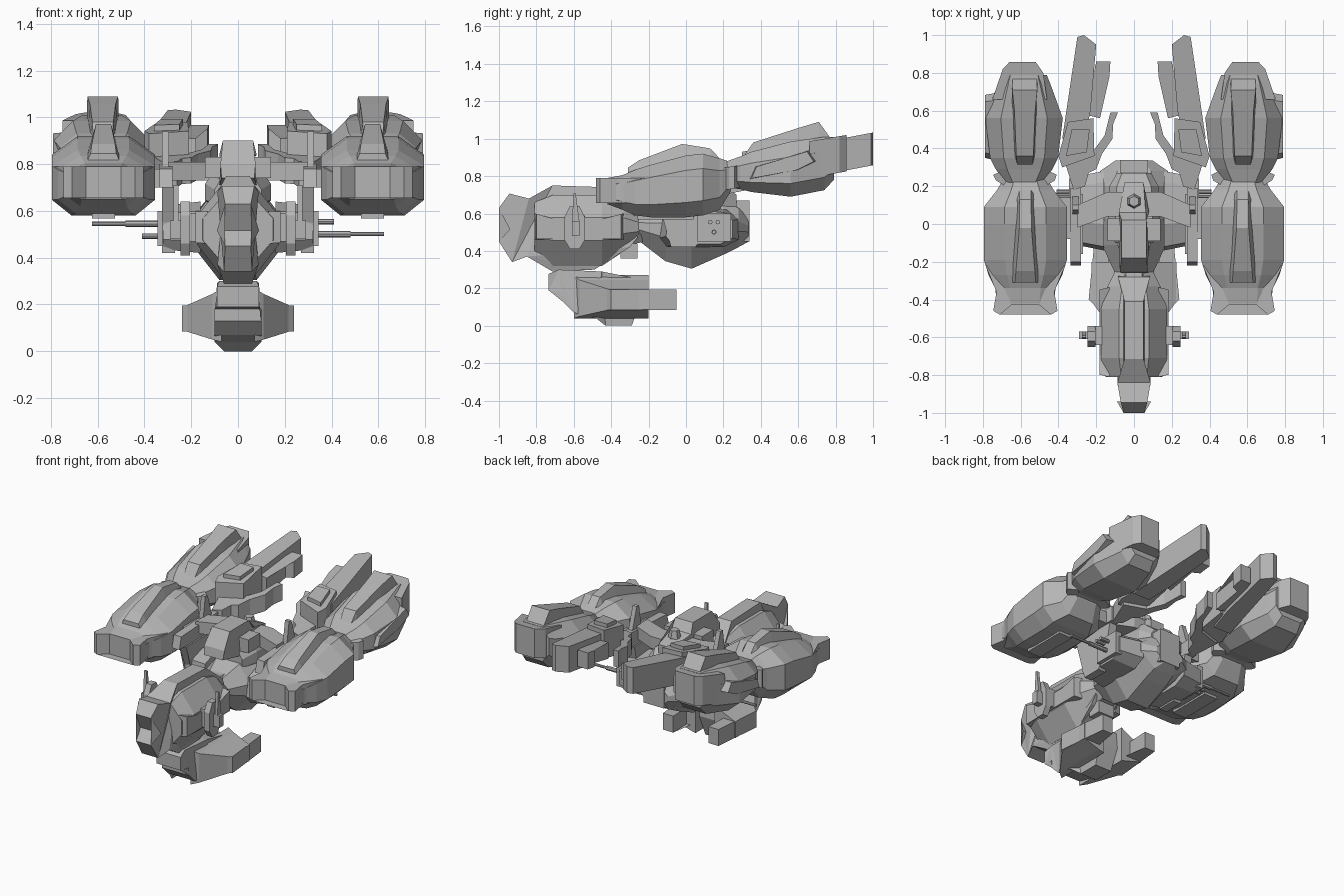
import bpy, bmesh, math
from mathutils import Matrix

grey = bpy.data.materials.new("hull_grey")
grey.diffuse_color = (0.46, 0.46, 0.46, 1)


def finish(name, bm, mirror):
    bmesh.ops.recalc_face_normals(bm, faces=bm.faces)
    me = bpy.data.meshes.new(name)
    bm.to_mesh(me)
    bm.free()
    me.materials.append(grey)
    ob = bpy.data.objects.new(name, me)
    bpy.context.collection.objects.link(ob)
    if mirror:
        ob.modifiers.new("mirror", 'MIRROR')
    return ob


def skin(name, rings, mirror=False):
    """Closed solid through rings holding equal numbers of points."""
    bm = bmesh.new()
    vs = [[bm.verts.new(p) for p in r] for r in rings]
    n = len(vs[0])
    for a, b in zip(vs, vs[1:]):
        for i in range(n):
            j = (i + 1) % n
            bm.faces.new((a[i], a[j], b[j], b[i]))
    bm.faces.new(vs[0])
    bm.faces.new(vs[-1][::-1])
    bmesh.ops.triangulate(bm, faces=[f for f in bm.faces if len(f.verts) > 4])
    return finish(name, bm, mirror)


def loft(name, secs, cx=0, ft=.5, fb=.6, hu=.65, hl=.25):
    """Chamfered octagon sections (y, half width, top z, bottom z) along y."""
    rings = []
    for y, w, t, b in secs:
        u, l = b + (t - b) * hu, b + (t - b) * hl
        half = [(w * fb, b), (w, l), (w, u), (w * ft, t)]
        pts = half + [(-x, z) for x, z in half[::-1]]
        rings.append([(cx + x, y, z) for x, z in pts])
    return skin(name, rings, cx != 0)


def side(name, prof, x0, x1, inset=1.0):
    """Side profile (y, z) extruded across x; the outer ring may shrink."""
    cy = sum(p[0] for p in prof) / len(prof)
    cz = sum(p[1] for p in prof) / len(prof)
    outer = [(x1, cy + (y - cy) * inset, cz + (z - cz) * inset) for y, z in prof]
    return skin(name, [[(x0, y, z) for y, z in prof], outer], x0 > 0)


def ridge(name, secs, cx):
    """Raised ridge: (y, base z, top z, base half width, top half width)."""
    return skin(name, [[(cx - a, y, b), (cx + a, y, b), (cx + c, y, t), (cx - c, y, t)]
                       for y, b, t, a, c in secs], True)


def plan(name, prof, z0, z1, slope=0, mirror=True):
    """Plan outline (x, y) extruded up z and sheared along y."""
    return skin(name, [[(x, y, z + (y - .3) * slope) for x, y in prof]
                       for z in (z0, z1)], mirror)


def spine(name, prof):
    """Side profile (y, z, half width) made symmetric about the centre."""
    return skin(name, [[(s * w, y, z) for y, z, w in prof] for s in (-1, 1)])


def box(name, x, y, z, mirror=False):
    return skin(name, [[(a, y[0], z[0]), (a, y[1], z[0]), (a, y[1], z[1]), (a, y[0], z[1])]
                       for a in x], mirror)


def rod(name, x0, x1, y, z, r):
    bm = bmesh.new()
    m = Matrix.Translation(((x0 + x1) / 2, y, z)) @ Matrix.Rotation(math.pi / 2, 4, 'Y')
    bmesh.ops.create_cone(bm, cap_ends=True, segments=8, radius1=r, radius2=r,
                          depth=abs(x1 - x0), matrix=m)
    return finish(name, bm, False)


# Forward hull: wide waist, tall spine with notched nose
loft("forward_hull", [(-.81, .15, .66, .37), (-.71, .175, .70, .32), (-.45, .175, .70, .32),
                      (-.33, .14, .66, .40), (-.25, .10, .60, .45)],
     ft=.45, fb=.4, hu=.68, hl=.36)
spine("forward_spine", [(-1, .63, .055), (-.944, .707, .07), (-.84, .68, .088), (-.714, .75, .05),
                        (-.41, .74, .05), (-.28, .63, .085), (-.26, .47, .085), (-.3, .42, .085),
                        (-.49, .3, .06), (-.714, .29, .06), (-.85, .37, .088), (-.93, .34, .06),
                        (-1, .45, .055), (-.94, .516, .09)])
side("hull_side_panel", [(-.81, .60), (-.7, .57), (-.45, .57), (-.335, .60), (-.335, .46),
                         (-.81, .46)], .13, .182, .95)

# Side turrets on the forward hull
box("turret_mount", (.17, .21), (-.64, -.54), (.47, .59), True)
side("turret_body", [(-.65, .46), (-.65, .58), (-.62, .64), (-.57, .64), (-.54, .58),
                     (-.54, .46), (-.57, .41), (-.62, .41)], .205, .245)
box("turret_head", (.24, .29), (-.61, -.57), (.48, .56), True)
side("turret_mast", [(-.61, .56), (-.6, .71), (-.59, .71), (-.57, .56)], .255, .275)

# Lower jaw with two arms pointing back
spine("jaw_centre", [(-.735, .19, .09), (-.735, .277, .09), (-.68, .30, .08), (-.45, .29, .09),
                     (-.25, .25, .09), (-.24, .14, .07), (-.29, 0, .06), (-.43, 0, .06),
                     (-.48, .04, .1), (-.6, .07, .1), (-.66, .13, .1), (-.66, .18, .1)])
plan("jaw_arm", [(.08, -.52), (.11, -.52), (.24, -.4), (.205, -.05), (.13, -.05), (.14, -.33),
                 (.08, -.36)], .085, .195)
skin("jaw_arm_root", [[(x, a, b), (x, c, b), (x, c, t), (x, a, t)] for x, a, c, b, t in
                      ((.07, -.6, -.2, .04, .27), (.11, -.57, -.2, .05, .245),
                       (.225, -.41, -.2, .086, .194))], True)

# Neck and rear body
loft("neck", [(-.36, .09, .63, .42), (-.22, .085, .62, .45), (-.1, .14, .64, .42)])
box("neck_foot", (-.06, .06), (-.35, -.26), (.36, .44))
loft("rear_body", [(-.26, .1, .60, .46), (-.11, .17, .66, .345), (.03, .20, .69, .305),
                   (.2, .20, .67, .38), (.28, .18, .63, .42), (.335, .1, .58, .45)],
     fb=.4, hl=.4)
box("stern_block", (-.075, .075), (.18, .34), (.45, .67))
side("body_side_pod", [(-.14, .47), (-.12, .60), (.0, .64), (.22, .62), (.28, .57), (.28, .46),
                       (.2, .42), (-.1, .42)], .16, .32, .85)

# Upper deck and bridge
loft("deck_pedestal", [(-.1, .1, .74, .6), (.0, .14, .78, .6), (.2, .13, .76, .6),
                       (.27, .09, .70, .58)], ft=.7)
plan("deck_crossbar", [(-.3, -.02), (-.14, .04), (.14, .04), (.3, -.02), (.3, .1), (.14, .17),
                       (-.14, .17), (-.3, .1)], .73, .81, mirror=False)
box("bridge_wings", (-.14, .14), (-.09, .03), (.74, .83))
spine("bridge", [(-.26, .74, .07), (-.25, .80, .075), (-.18, .90, .065), (.02, .90, .065),
                 (.06, .84, .08), (.22, .80, .05), (.22, .72, .05), (-.1, .71, .08)])
bm = bmesh.new()
bmesh.ops.create_cone(bm, cap_ends=True, segments=6, radius1=.04, radius2=.028, depth=.05,
                      matrix=Matrix.Translation((0, .12, .85)))
finish("sensor_dome", bm, False)

# Upright fins joining the body to the nacelles
side("fin_base", [(-.22, .70), (-.2, .78), (.0, .79), (.19, .80), (.19, .70)], .28, .335)
side("fin_spike", [(.05, .78), (.075, .94), (.1, .94), (.15, .78)], .295, .325)
side("fin_pylon", [(-.16, .70), (.16, .70), (.12, .52), (.05, .42), (-.08, .42), (-.1, .55)],
     .27, .325)
box("nacelle_link", (.3, .42), (-.08, .14), (.70, .78), True)

# Outward guns, turned half way round from side to side
for s, n in ((-1, "left"), (1, "right")):
    d = -s * .022
    box(n + "_gun_mount", (s * .3, s * .345), (.06, .24), (.45, .60))
    rod(n + "_gun_barrel", s * .33, s * .625, .15, .523 + d, .009)
    rod(n + "_gun_sleeve", s * .33, s * .48, .15, .523 + d, .014)
    for k in (-.02, .02):
        rod(n + "_short_barrel", s * .33, s * .41, .15 + k, .523 - d * 1.4, .012)

# Front nacelles: flat sloping deck, scalloped prow and tapered ridge
loft("front_nacelle", [(-.42, .15, .79, .65), (-.34, .16, .805, .62), (-.27, .195, .835, .59),
                       (-.19, .22, .86, .58), (0, .22, .91, .58), (.09, .22, .92, .59),
                       (.18, .15, .895, .62), (.24, .115, .875, .72)],
     .575, ft=.5, fb=.62, hu=.76, hl=.24)
plan("front_nacelle_prow", [(.405, -.46), (.44, -.48), (.5, -.43), (.65, -.43), (.71, -.48),
                            (.745, -.46), (.728, -.36), (.785, -.22), (.365, -.22),
                            (.422, -.36)], .655, .79)
ridge("front_nacelle_ridge", [(-.31, .80, .845, .075, .055), (-.25, .82, .885, .075, .05),
                              (-.02, .87, .972, .06, .032), (.13, .88, .948, .055, .03),
                              (.18, .87, .895, .05, .03)], .575)
box("front_nacelle_keel", (.525, .625), (-.26, .04), (.568, .62), True)

# Collar between the nacelles
plan("nacelle_collar", [(.42, .23), (.41, .26), (.47, .29), (.68, .29), (.745, .26), (.73, .23),
                        (.68, .2), (.47, .2)], .74, .86, .15)

# Rear nacelles with squared tail, ridge and side panel
loft("rear_nacelle", [(.22, .1, .88, .74), (.29, .15, .905, .73), (.35, .18, .93, .715),
                      (.56, .205, .985, .69), (.74, .14, 1.01, .725), (.79, .12, 1.01, .78)],
     .582, ft=.6, hu=.72, hl=.24)
plan("rear_nacelle_tail", [(.46, .66), (.48, .80), (.52, .857), (.66, .857), (.695, .82),
                           (.75, .66)], .73, .925, .17)
ridge("rear_nacelle_ridge", [(.31, .86, .91, .045, .04), (.36, .88, .98, .06, .045),
                             (.60, .92, 1.057, .07, .055), (.71, .93, 1.09, .068, .066),
                             (.775, .95, 1.0, .066, .064)], .578)
side("rear_nacelle_panel", [(.33, .78), (.36, .85), (.66, .94), (.70, .88), (.6, .83)],
     .70, .79, .9)

# Inner tail booms with nubs and hooks
plan("boom_slab", [(.2, .95), (.265, 1.0), (.3, .99), (.38, .45), (.26, .45), (.23, .6)],
     .725, .90, .19)
plan("boom_block", [(.215, .56), (.35, .54), (.4, .36), (.38, .3), (.21, .36)], .74, .93, .19)
plan("boom_cap", [(.235, .5), (.33, .5), (.36, .36), (.25, .38)], .92, .955, .19)
plan("boom_nub", [(.125, .86), (.2, .86), (.26, .58), (.18, .56), (.18, .76), (.13, .78)],
     .75, .86, .19)
plan("boom_hook", [(.085, .59), (.125, .59), (.155, .47), (.22, .38), (.37, .34), (.32, .18),
                   (.26, .2), (.24, .27), (.2, .29), (.17, .37), (.115, .45), (.11, .53)],
     .72, .83, .19)
